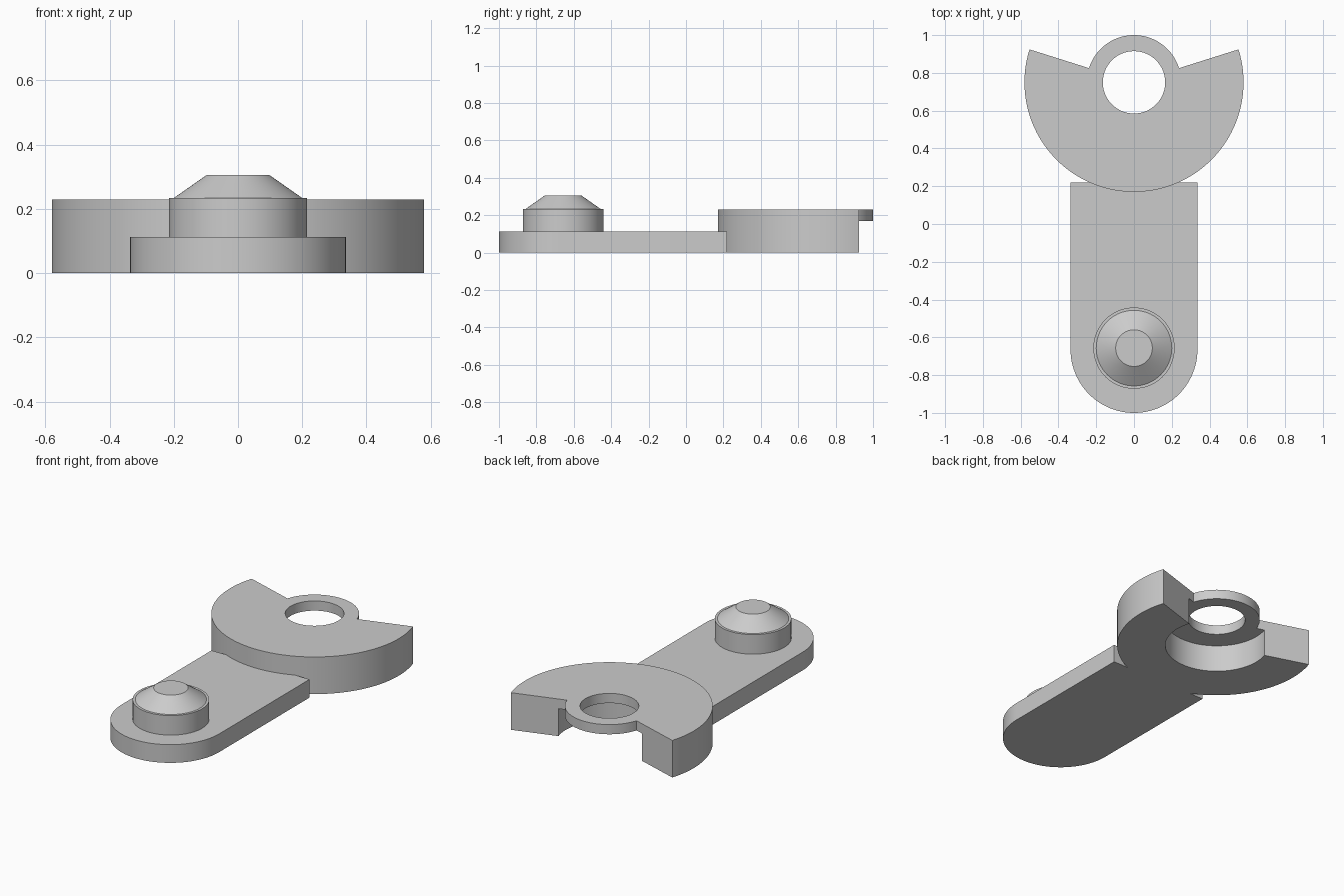
import bpy, bmesh, math
from math import cos, sin, pi, radians

cube = bpy.data.objects.get("Cube")
if cube:
    bpy.data.objects.remove(cube, do_unlink=True)

grey = bpy.data.materials.new("plain grey")
grey.use_nodes = True
colour = (0.6, 0.6, 0.6, 1)
grey.diffuse_color = colour
grey.node_tree.nodes["Principled BSDF"].inputs["Base Color"].default_value = colour


def finish(name, bm, y=0):
    """Turn a bmesh into a named, smooth-shaded object."""
    bmesh.ops.remove_doubles(bm, verts=bm.verts, dist=1e-4)
    bmesh.ops.recalc_face_normals(bm, faces=bm.faces)
    mesh = bpy.data.meshes.new(name)
    bm.to_mesh(mesh)
    bm.free()
    mesh.materials.append(grey)
    obj = bpy.data.objects.new(name, mesh)
    obj.location.y = y
    bpy.context.collection.objects.link(obj)
    bpy.ops.object.select_all(action='DESELECT')
    obj.select_set(True)
    bpy.context.view_layer.objects.active = obj
    bpy.ops.object.shade_smooth_by_angle(angle=radians(20))
    return obj


def sweep(bm, profile, start, end, steps, closed):
    """Revolve (radius, height) points about z between two angles; return the rings."""
    rings = []
    for i in range(steps + 1):
        a = start + (end - start) * i / steps
        rings.append([bm.verts.new((r * cos(a), r * sin(a), z)) for r, z in profile])
    count = len(profile)
    for a, b in zip(rings, rings[1:]):
        for j in range(count if closed else count - 1):
            k = (j + 1) % count
            bm.faces.new((a[j], b[j], b[k], a[k]))
    return rings


HUB_Y, TOP, FLANGE_Z = 0.75, 0.23, 0.17
HOLE, FLANGE, BORE, RIM = 0.165, 0.25, 0.3, 0.58
tilt = radians(17.5)

# Counterbored sector body, joined to the thin flange that closes the ring
bm = bmesh.new()
body = [(HOLE, FLANGE_Z), (HOLE, TOP), (FLANGE, TOP), (RIM, TOP),
        (RIM, 0), (BORE, 0), (BORE, FLANGE_Z), (FLANGE, FLANGE_Z)]
rings = sweep(bm, body, pi - tilt, 2 * pi + tilt, 86, True)
for ring in (rings[0], rings[-1]):
    bm.faces.new(ring[2:])
flange = [body[7], body[0], body[1], body[2]]
sweep(bm, flange, tilt, pi - tilt, 58, True)
finish("sector_hub", bm, HUB_Y)

# Flat arm with a rounded front end
bm = bmesh.new()
W, END, ARM_Z = 0.336, 0.22, 0.113
outline = [(W, END), (-W, END)]
for i in range(49):
    a = pi + pi * i / 48
    outline.append((W * cos(a), W - 1 + W * sin(a)))
base = bm.faces.new([bm.verts.new((x, y, 0)) for x, y in outline])
top = bmesh.ops.extrude_face_region(bm, geom=[base])["geom"]
for v in top:
    if isinstance(v, bmesh.types.BMVert):
        v.co.z = ARM_Z
finish("arm", bm)

# Round peg with a narrow shoulder and a flat-topped cone
bm = bmesh.new()
peg = [(0.215, ARM_Z - 0.01), (0.215, 0.234), (0.2, 0.234), (0.097, 0.306)]
rings = sweep(bm, peg, 0, 2 * pi, 96, False)
bm.faces.new([ring[-1] for ring in rings[:-1]])
bm.faces.new([ring[0] for ring in rings[:-1]])
finish("peg", bm, -0.657)
